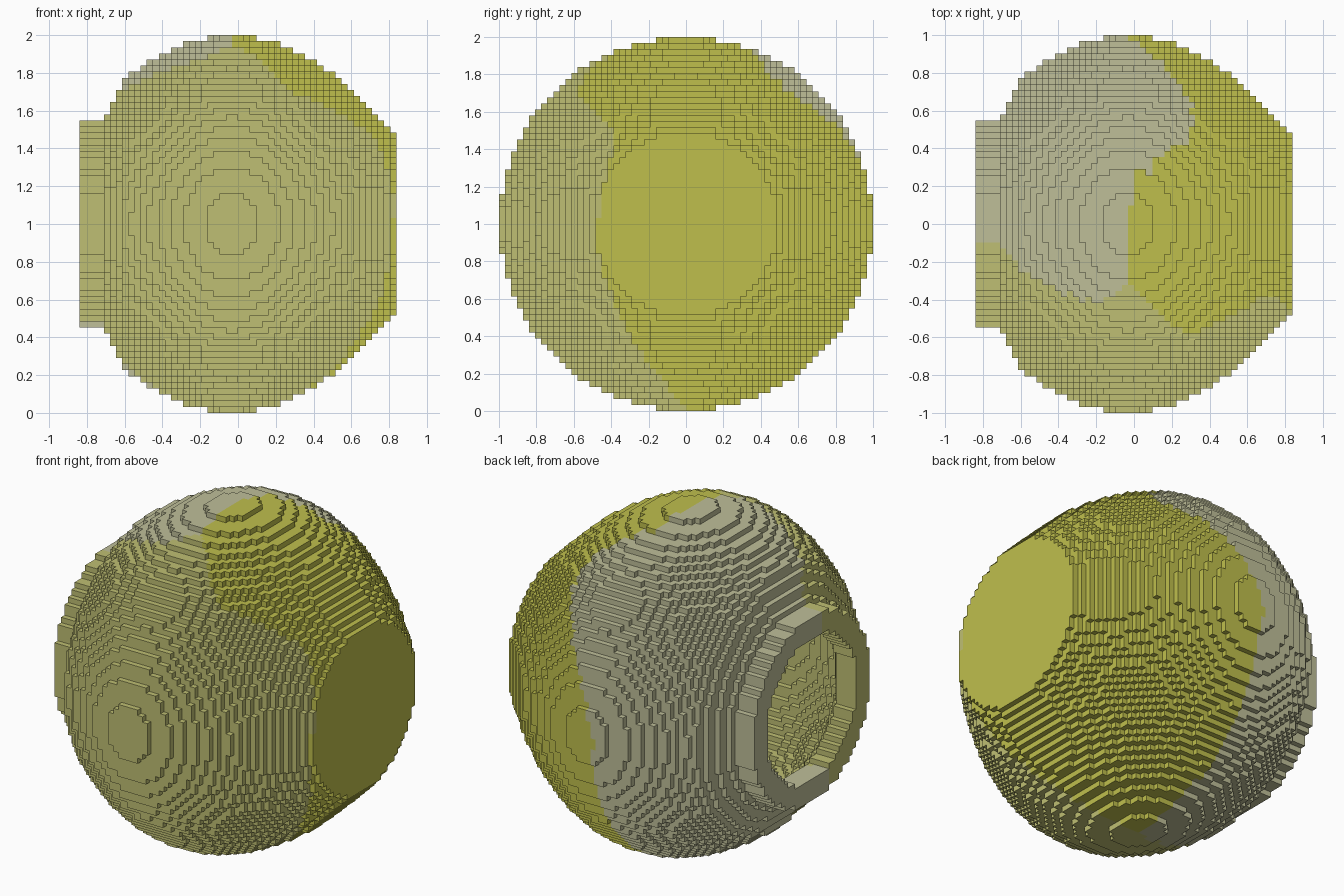
import bpy
import math

cube = bpy.data.objects.get("Cube")
if cube:
    bpy.data.objects.remove(cube, do_unlink=True)

# Grid: 52 x 62 x 62 blocks, the form is turned about the x axis
NX, N = 52, 62
S = 2.0 / N
MID = 25            # widest slice
RIM_SLICES = 4      # slices of the mouth rim at -x
RIM_R, WALL = 17.3, 4


def material(name, rgb):
    m = bpy.data.materials.new(name)
    m.use_nodes = True
    col = (*rgb, 1.0)
    m.diffuse_color = col
    m.node_tree.nodes["Principled BSDF"].inputs["Base Color"].default_value = col
    return m


MATS = [material("yellow", (0.5225, 0.0732, 0.5225)[:1] + (0.5225, 0.0732)),
        material("grey_beige", (0.5225, 0.5225, 0.3185)),
        material("straw", (0.5225, 0.5225, 0.1714))]


def radius(i):
    """Outer radius of slice i, in blocks."""
    if i < RIM_SLICES:
        return RIM_R
    r = 30.97 * math.cos(1.23 * (i + 0.5 - MID) * S)
    return min(r, 18.5 + 2 * (i - RIM_SLICES))


def lerp(table, z):
    if z <= table[0][0]:
        return table[0][1]
    for (z0, a0), (z1, a1) in zip(table, table[1:]):
        if z <= z1:
            return a0 + (a1 - a0) * (z - z0) / (z1 - z0)
    return table[-1][1]


# Wavy borders of the three colour sectors: (height, azimuth in degrees)
STRAW_YELLOW = [(0.0, -5), (0.22, -20), (0.45, -25), (0.8, -29), (1.0, -29),
                (1.2, -24), (1.4, -17.5), (1.5, -18), (1.62, -31), (1.7, -48),
                (1.8, -49), (2.0, -45)]
YELLOW_GREY = [(0.0, 92), (1.0, 93), (1.25, 88), (1.5, 78.5), (1.68, 66.5),
               (1.8, 66), (1.93, 79), (1.96, 88), (2.0, 88)]
GREY_STRAW = [(0.0, 195), (0.5, 192), (1.0, 190), (1.53, 174.5), (1.69, 175),
              (1.82, 195), (1.9, 225), (2.0, 228)]


def colour(i, j, k):
    x, y, z = (i + 0.5 - NX / 2) * S, (j + 0.5 - N / 2) * S, (k + 0.5) * S
    cy = -0.3 * min(max((z - 1.0) / 0.9, 0.0), 1.0)
    a = math.degrees(math.atan2(y - cy, x + 0.03))
    if a < -90:
        a += 360
    if a < lerp(STRAW_YELLOW, z) or a > lerp(GREY_STRAW, z):
        return 2
    return 0 if a < lerp(YELLOW_GREY, z) else 1


# Hollow solid: outer discs minus the cavity that opens through the rim
solid = set()
for i in range(NX):
    outer = radius(i)
    inner = outer - WALL if i < NX - WALL else 0.0
    for j in range(N):
        for k in range(N):
            d2 = (j + 0.5 - N / 2) ** 2 + (k + 0.5 - N / 2) ** 2
            if inner * inner < d2 <= outer * outer:
                solid.add((i, j, k))


def block_object(name, first, last):
    """Mesh of the exposed block faces between two slices."""
    index, verts, faces, mats = {}, [], [], []
    for c in sorted(solid):
        if not first <= c[0] < last:
            continue
        mat = None
        for axis in range(3):
            u, v = (axis + 1) % 3, (axis + 2) % 3
            for side in (0, 1):
                n = list(c)
                n[axis] += 2 * side - 1
                if tuple(n) in solid:
                    continue
                if mat is None:
                    mat = colour(*c)
                face = []
                for du, dv in ((0, 0), (1, 0), (1, 1), (0, 1)):
                    p = list(c)
                    p[axis] += side
                    p[u] += du
                    p[v] += dv
                    p = tuple(p)
                    if p not in index:
                        index[p] = len(verts)
                        verts.append(((p[0] - NX / 2) * S,
                                      (p[1] - N / 2) * S, p[2] * S))
                    face.append(index[p])
                faces.append(face if side else face[::-1])
                mats.append(mat)
    mesh = bpy.data.meshes.new(name)
    mesh.from_pydata(verts, [], faces)
    for m in MATS:
        mesh.materials.append(m)
    mesh.polygons.foreach_set("material_index", mats)
    mesh.update()
    ob = bpy.data.objects.new(name, mesh)
    bpy.context.collection.objects.link(ob)
    return ob


block_object("mouth_rim", 0, RIM_SLICES)
block_object("hollow_body", RIM_SLICES, NX)
